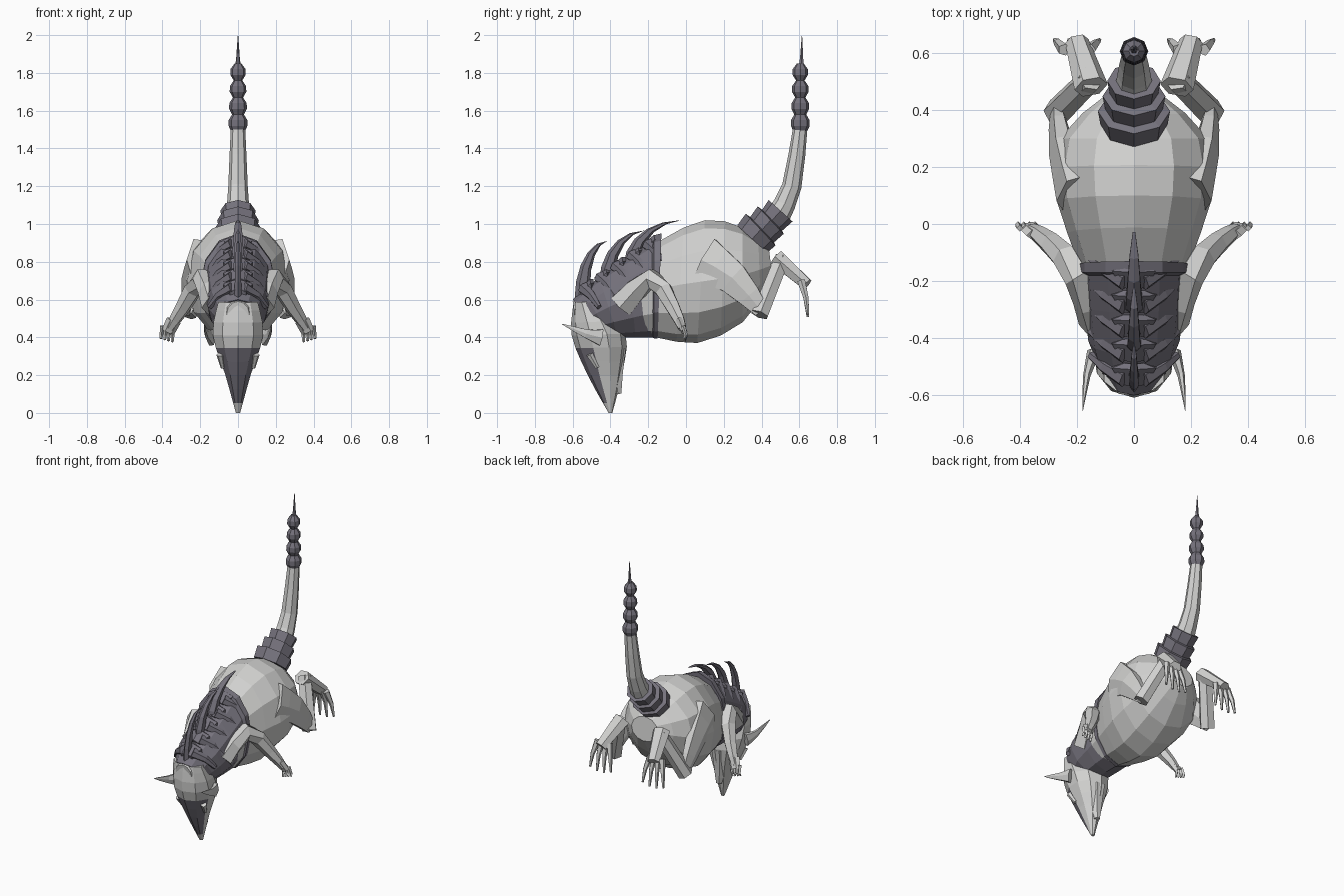
import bpy, bmesh
from math import sin, cos, pi
from mathutils import Vector

cube = bpy.data.objects.get("Cube")
if cube:
    bpy.data.objects.remove(cube)


def material(name, colour):
    mat = bpy.data.materials.new(name)
    mat.use_nodes = True
    mat.diffuse_color = (*colour, 1)
    mat.node_tree.nodes["Principled BSDF"].inputs["Base Color"].default_value = (*colour, 1)
    return mat


FUR = material("light grey fur", (.64, .64, .63))
PLATE = material("dark violet grey plate", (.18, .17, .205))
X = Vector((1, 0, 0))


def spline(points, steps):
    """Smooth path through a few points, whatever their number of values."""
    result = []
    last = len(points) - 1
    for i in range(last):
        before, start, end, after = (points[min(max(i + k, 0), last)] for k in (-1, 0, 1, 2))
        for step in range(steps):
            t = step / steps
            result.append([b + t / 2 * (c - a + t * (2*a - 5*b + 4*c - d + t * (3*b - 3*c + d - a)))
                           for a, b, c, d in zip(before, start, end, after)])
    return result + [list(points[-1])]


def skin(name, rings, sides, mat):
    """Join elliptical rings (centre, half axis, half axis) into a closed hull."""
    bm = bmesh.new()
    loops = []
    for centre, u, v in rings:
        angles = [2 * pi * k / sides for k in range(sides)]
        loops.append([bm.verts.new(centre + u * cos(a) + v * sin(a)) for a in angles])
    for lower, upper in zip(loops, loops[1:]):
        for k in range(sides):
            bm.faces.new((lower[k - 1], lower[k], upper[k], upper[k - 1]))
    bm.faces.new(loops[0])
    bm.faces.new(loops[-1])
    bmesh.ops.recalc_face_normals(bm, faces=bm.faces[:])
    mesh = bpy.data.meshes.new(name)
    bm.to_mesh(mesh)
    bm.free()
    mesh.materials.append(mat)
    obj = bpy.data.objects.new(name, mesh)
    bpy.context.collection.objects.link(obj)
    return obj


def hull(name, sections, mat, sides=8):
    """Midline part: each section is edge y, z, opposite edge y, z, half width."""
    rings = []
    for y_a, z_a, y_b, z_b, width in sections:
        a, b = Vector((0, y_a, z_a)), Vector((0, y_b, z_b))
        rings.append(((a + b) / 2, (a - b) / 2, X * width))
    return skin(name, rings, sides, mat)


def tube(name, path, radii, mat, sides=6, flat=1):
    """Tube along a path; flat scales its sideways radius."""
    path = [Vector(p) for p in path]
    rings = []
    for i, (centre, radius) in enumerate(zip(path, radii)):
        ahead, behind = path[min(i + 1, len(path) - 1)], path[max(i - 1, 0)]
        along = (ahead - behind).normalized()
        u = (X - along * along.x).normalized()
        rings.append((centre, u * radius * flat, along.cross(u) * radius))
    return skin(name, rings, sides, mat)


def limb(name, points, start, end, mat=FUR, sides=6, flat=1, steps=2):
    """Smooth tube that tapers evenly from start to end radius."""
    path = spline(points, steps)
    span = len(path) - 1
    radii = [start + (end - start) * i / span for i in range(span + 1)]
    return tube(name, path, radii, mat, sides, flat)


def pair(name, points, start, end, **options):
    """Left limb and its mirrored right twin."""
    for tag, side in (("left", 1), ("right", -1)):
        limb(f"{tag}_{name}", [(side * x, y, z) for x, y, z in points], start, end, **options)


# Trunk
trunk = [(-.6, .59, -.58, .46, .06), (-.46, .69, -.4, .42, .14), (-.14, .91, -.16, .4, .19),
         (.1, 1.02, .06, .37, .27), (.3, .98, .3, .48, .26), (.44, .86, .46, .7, .1)]
hull("body", spline(trunk, 2), FUR, sides=12)

# Shoulder armour with a flared rear rim
shell = [(-.6, .6, -.42, .41, .11), (-.46, .72, -.36, .4, .16), (-.18, .91, -.18, .4, .18)]
rim = [(-.17, .94, -.17, .395, .2), (-.13, .95, -.15, .395, .2)]
hull("shoulder_armour", spline(shell, 2) + rim, PLATE, sides=12)

# Vertebra plates and ribs climbing the armour
for i in range(5):
    y, z = -.54 + .085 * i, .66 + .058 * i
    hull(f"spine_plate_{i}", [(y - .03, z, y, z - .08, .05),
                              (y + .03, z + .05, y + .05, z - .05, .09),
                              (y + .05, z + .05, y + .06, z - .04, .04)], PLATE, sides=6)
    pair(f"rib_plate_{i}", [(.03, y, z), (.1, y + .04, z - .04), (.15, y + .08, z - .1)],
         .035, .015, mat=PLATE, steps=1)

# Curved back spikes, lying flatter toward the rear
for i in range(3):
    y, z = -.59 + .13 * i, .6 + .09 * i
    reach, rise, width = .17 + .065 * i, .31 - .035 * i, .022 + .008 * i
    sections = []
    for step in range(6):
        angle, left = step * pi / 10, 1.02 - step / 5
        edge_y, edge_z = y + reach * (1 - cos(angle)), z + rise * sin(angle)
        sections.append((edge_y, edge_z, edge_y + .09 * left, edge_z - .04 * left, width * left ** .5))
    hull(f"back_spike_{i}", sections, PLATE, sides=6)

# Head hanging down, with a dark front mask
skull = [(-.595, .585, -.47, .59, .11), (-.605, .41, -.32, .42, .14),
         (-.52, .2, -.34, .2, .07), (-.41, 0, -.39, 0, .012)]
head = hull("head", spline(skull, 3), FUR, sides=10)
head.data.materials.append(PLATE)
for face in head.data.polygons:
    if face.normal.y < -.25 and .04 < face.center.z < .34:
        face.material_index = 1
limb("lower_jaw", [(0, -.37, .34), (0, -.37, .2), (0, -.36, .1)], .06, .02)
pair("ear", [(.14, -.45, .4), (.165, -.53, .42), (.18, -.655, .47)], .05, .002, flat=.5)
pair("brow", [(.095, -.51, .31), (.08, -.47, .24)], .02, .012)

# Armoured tail root: three flared collars
path, radii = [], []
for i in range(3):
    y, z, radius = .35 + .053 * i, .92 + .05 * i, .107 - .015 * i
    path += [(0, y, z), (0, y + .045, z + .05)]
    radii += [radius, radius + .008]
tube("tail_root_collars", path, radii, PLATE, sides=8, flat=1.1)

# Bare tail, beaded club and sting
limb("tail", [(0, .49, 1.05), (0, .56, 1.2), (0, .605, 1.51)], .065, .038, sides=8)
tube("tail_club", [(0, .605, 1.49 + .03 * i) for i in range(13)],
     [.051 - .001 * i if i % 3 else .036 - .0015 * i for i in range(13)], PLATE, sides=8)
limb("tail_sting", [(0, .61, 1.83), (0, .612, 1.88), (0, .614, 2)], .018, .001, PLATE)

# Front limbs
pair("arm", [(.12, -.34, .57), (.19, -.18, .71), (.29, -.07, .56), (.36, -.02, .45)], .075, .024)
pair("palm", [(.34, -.035, .49), (.37, -.01, .43)], .02, .018, flat=2)
for i in range(4):
    x = .34 + .02 * i
    pair(f"finger_{i}", [(x, -.015, .46), (x + .006, 0, .41), (x + .008, -.01, .375 + .006 * i)],
         .012, .007, sides=4, steps=1)

# Hind limbs
pair("thigh", [(.2, .1, .8), (.25, .25, .71), (.27, .4, .54)], .15, .045, flat=.5)
pair("shin", [(.27, .39, .52), (.15, .51, .82)], .05, .045)
pair("foot", [(.15, .48, .82), (.2, .64, .68)], .05, .035, flat=1.2)
for i in range(4):
    x, spread = .155 + .03 * i, .015 * (i - 1.5)
    pair(f"toe_{i}", [(x, .61, .7), (x + spread, .635, .61), (x + 1.5 * spread, .645, .5 + abs(spread))],
         .022, .007, sides=5, steps=1)
